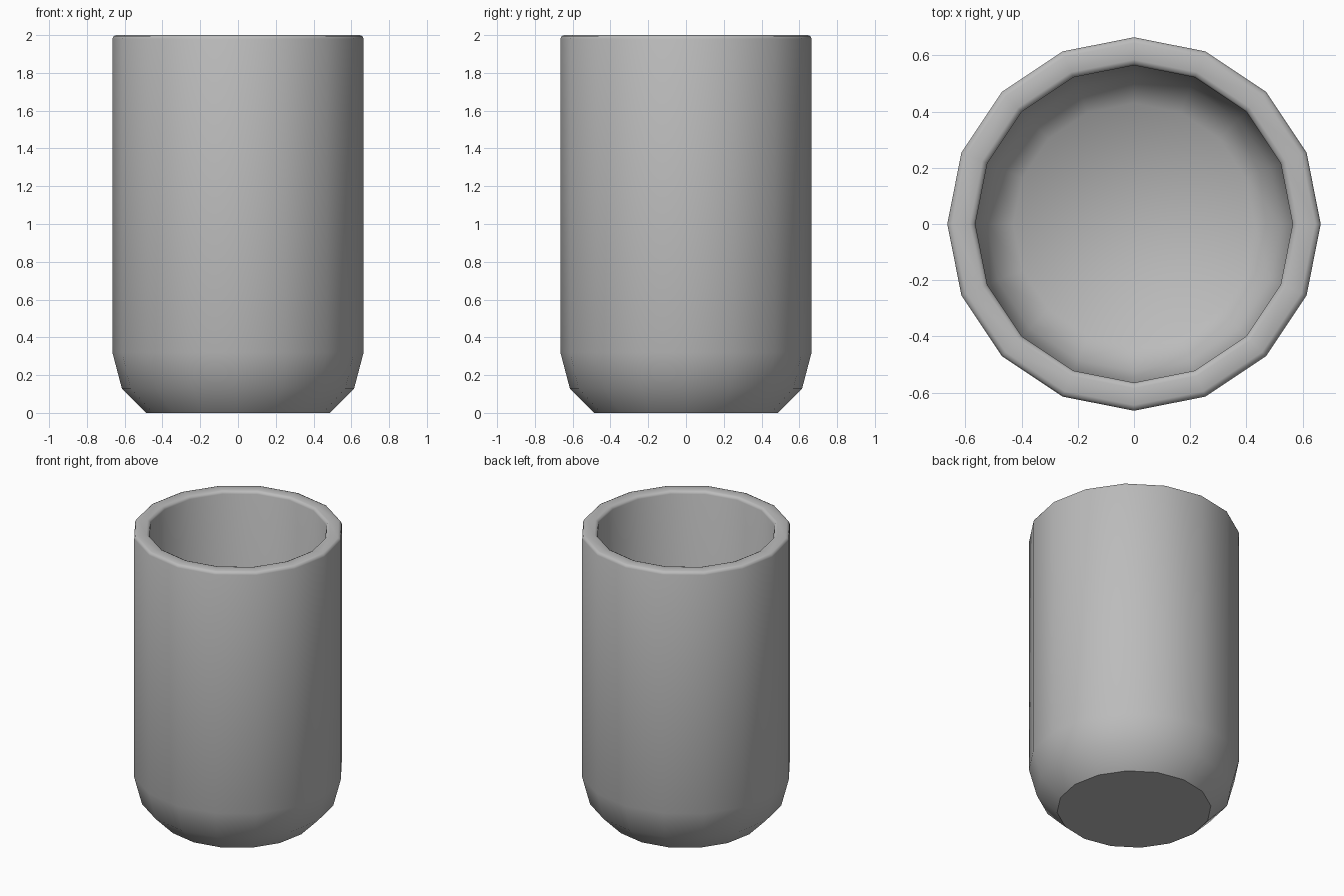
import bpy, bmesh, math

if "Cube" in bpy.data.objects:
    bpy.data.objects.remove(bpy.data.objects["Cube"])

SIDES = 16
# radius, height: outer base -> rounded wall -> rim -> inner wall -> inner floor
PROFILE = [
    (0.487, 0.0), (0.615, 0.13), (0.665, 0.32), (0.665, 1.98), (0.659, 1.994), (0.645, 2.0),
    (0.585, 2.0), (0.571, 1.994), (0.565, 1.98), (0.565, 0.34), (0.525, 0.19), (0.43, 0.095),
]

bm = bmesh.new()
rings = []
for r, z in PROFILE:
    rings.append([bm.verts.new((r * math.cos(2 * math.pi * i / SIDES),
                                r * math.sin(2 * math.pi * i / SIDES), z))
                  for i in range(SIDES)])

# walls
for a, b in zip(rings, rings[1:]):
    for i in range(SIDES):
        j = (i + 1) % SIDES
        bm.faces.new((a[i], a[j], b[j], b[i]))

# flat base and inner floor
base = bm.faces.new(rings[0][::-1])
bm.faces.new(rings[-1])

# smooth everywhere except the flat base
for f in bm.faces:
    f.smooth = True
base.smooth = False
for e in base.edges:
    e.smooth = False

mesh = bpy.data.meshes.new("cup")
bm.to_mesh(mesh)
bm.free()

grey = bpy.data.materials.new("mid grey")
grey.diffuse_color = (0.5, 0.5, 0.5, 1)
grey.use_nodes = True
grey.node_tree.nodes["Principled BSDF"].inputs["Base Color"].default_value = grey.diffuse_color
mesh.materials.append(grey)
cup = bpy.data.objects.new("cup", mesh)
bpy.context.collection.objects.link(cup)
